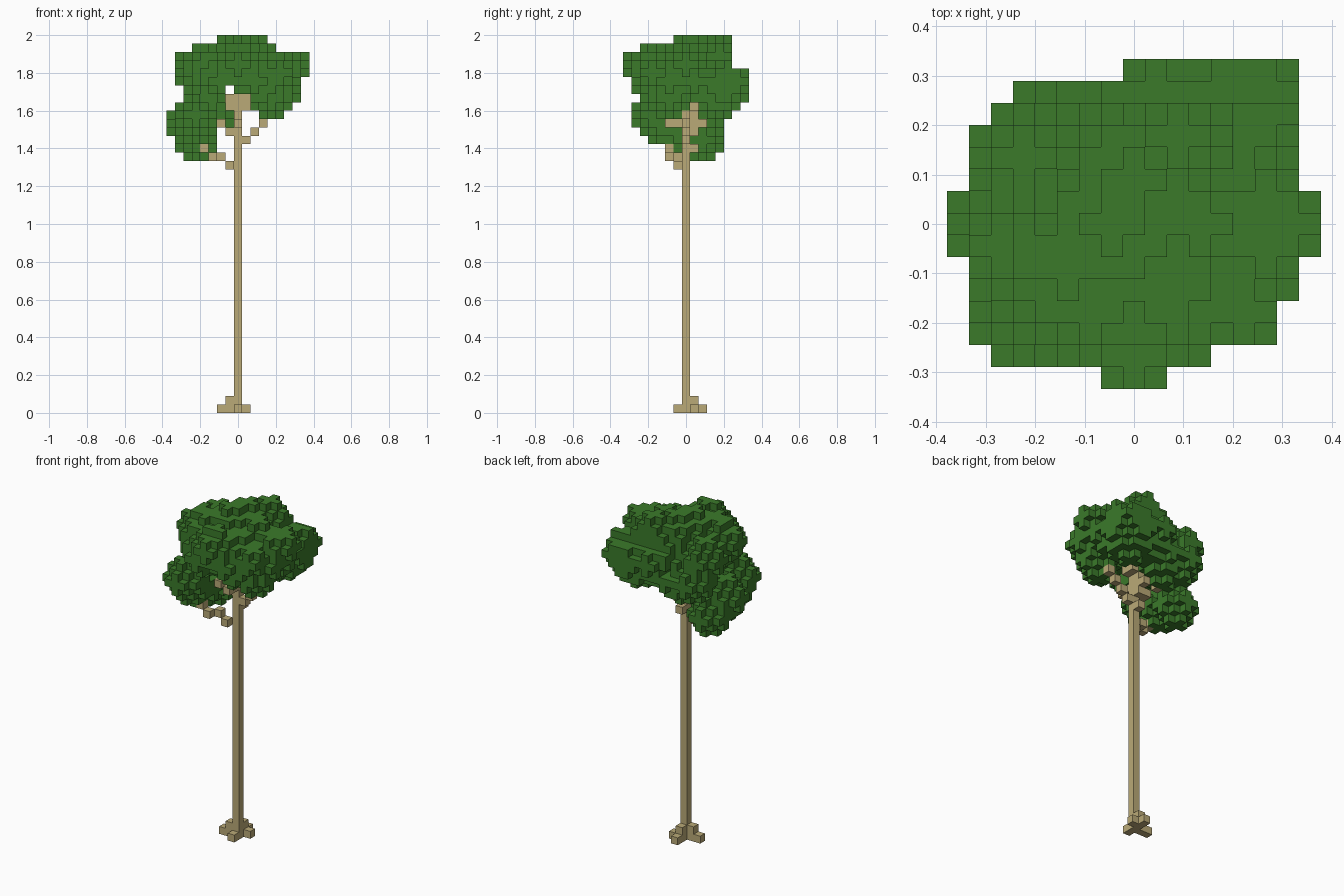
import bpy
import bmesh
from itertools import product
from mathutils import Vector

CELL = 2 / 45          # edge of one block
AXES = [Vector(a) for a in ((1, 0, 0), (0, 1, 0), (0, 0, 1))]

default_cube = bpy.data.objects.get("Cube")
if default_cube:
    bpy.data.objects.remove(default_cube, do_unlink=True)


def make_material(name, colour):
    material = bpy.data.materials.new(name)
    material.use_nodes = True
    material.diffuse_color = colour
    shader = material.node_tree.nodes["Principled BSDF"]
    shader.inputs["Base Color"].default_value = colour
    shader.inputs["Roughness"].default_value = 0.9
    return material


def build_blocks(name, cells, material):
    """Turn a set of grid cells into a mesh holding only the exposed faces."""
    bm = bmesh.new()
    corners = {}

    def corner(point):
        key = tuple(round(c * 2) for c in point)
        if key not in corners:
            corners[key] = bm.verts.new(point * CELL)
        return corners[key]

    for cell in sorted(cells):
        centre = Vector(cell) + AXES[2] / 2
        for index, side in product(range(3), (1, -1)):
            normal = AXES[index] * side
            if tuple(int(c) for c in Vector(cell) + normal) in cells:
                continue
            u = AXES[(index + 1) % 3] / 2
            v = AXES[(index + 2) % 3] / 2 * side
            middle = centre + normal / 2
            bm.faces.new([corner(middle + p) for p in (-u - v, u - v, u + v, v - u)])
    mesh = bpy.data.meshes.new(name)
    bm.to_mesh(mesh)
    bm.free()
    mesh.materials.append(material)
    thing = bpy.data.objects.new(name, mesh)
    bpy.context.collection.objects.link(thing)
    return thing


def line(start, end):
    """Cells along a straight run from start to end."""
    start, end = Vector(start), Vector(end)
    steps = int(max(abs(c) for c in end - start))
    return {tuple(round(c) for c in start.lerp(end, n / steps)) for n in range(steps + 1)}


def ball(x, y, z, limit):
    """Cells whose squared distance from the centre is within the limit."""
    span = range(-3, 4)
    return {(x + a, y + b, z + c) for a, b, c in product(span, span, span)
            if a * a + b * b + c * c <= limit}


def in_crown(x, y, z):
    """Rounded top of the crown and the open hollow around the upper trunk."""
    if z == 43 and not (-5 <= x <= 4 and -5 <= y):
        return False
    if z > 40 and y > 5:
        return False
    if x == -1 and z == 38:
        return False
    return not (x in (-1, 0, 1) and y <= 0 and z < 38)


bark = make_material("bark tan", (0.49, 0.4, 0.185, 1))
leaf = make_material("leaf green", (0.043, 0.195, 0.023, 1))

# Trunk: a single column of blocks
trunk_cells = line((0, 0, 0), (0, 0, 39))

# Roots: low arms on the ground with two raised blocks
root_cells = line((-2, 0, 0), (0, 0, 0)) | line((0, -1, 0), (0, 2, 0))
root_cells |= {(1, 1, 0), (-1, 0, 1), (0, 1, 1)}

# Branches: stepped runs climbing from the trunk into the leaf clumps
branch_runs = [
    ((-1, -1, 29), (-2, -1, 30)),
    ((-3, -2, 30), (-5, -3, 32)),
    ((-1, 0, 33), (-2, -1, 34)),
    ((-1, 1, 33), (-3, 3, 35)),
    ((1, 0, 32), (4, 0, 35)),
    ((0, -2, 34), (0, 2, 34)),
    ((0, 1, 33), (0, 1, 36)),
    ((-1, 0, 37), (1, 0, 37)),
    ((1, 0, 36), (1, 1, 36)),
    ((-1, 0, 36), (-3, 0, 39)),
]
branch_cells = set().union({(0, 1, 31)}, *(line(*run) for run in branch_runs))

# Leaf clumps: centres of round tufts, grouped by size
TINY, SMALL, MEDIUM, LARGE = 2, 5, 8, 10
clump_centres = {
    TINY: [(2, 4, 43), (3, 4, 42), (5, -4, 40)],
    SMALL: [(-5, 2, 32), (-5, -1, 33), (-6, 0, 34), (-5, -3, 34), (-5, -4, 35),
            (-2, 3, 36), (-1, 4, 37), (-4, 4, 37), (-5, 3, 40), (-5, -1, 41),
            (-2, -4, 39), (0, -5, 41), (4, -3, 39), (4, -2, 37), (5, -2, 39),
            (5, 1, 39), (6, 0, 41), (3, 0, 41), (2, 3, 41)],
    MEDIUM: [(5, 5, 39)],
    LARGE: [(4, 4, 38), (1, 4, 39), (-1, 0, 41), (0, 2, 41), (-3, -2, 40),
            (2, -3, 39)],
}
leaf_cells = set()
for limit, centres in clump_centres.items():
    for centre in centres:
        leaf_cells |= {cell for cell in ball(*centre, limit) if in_crown(*cell)}

wood = trunk_cells | root_cells | branch_cells
build_blocks("trunk", trunk_cells, bark)
build_blocks("roots", root_cells - trunk_cells, bark)
build_blocks("branches", branch_cells - trunk_cells, bark)
build_blocks("leaf_crown", leaf_cells - wood, leaf)
